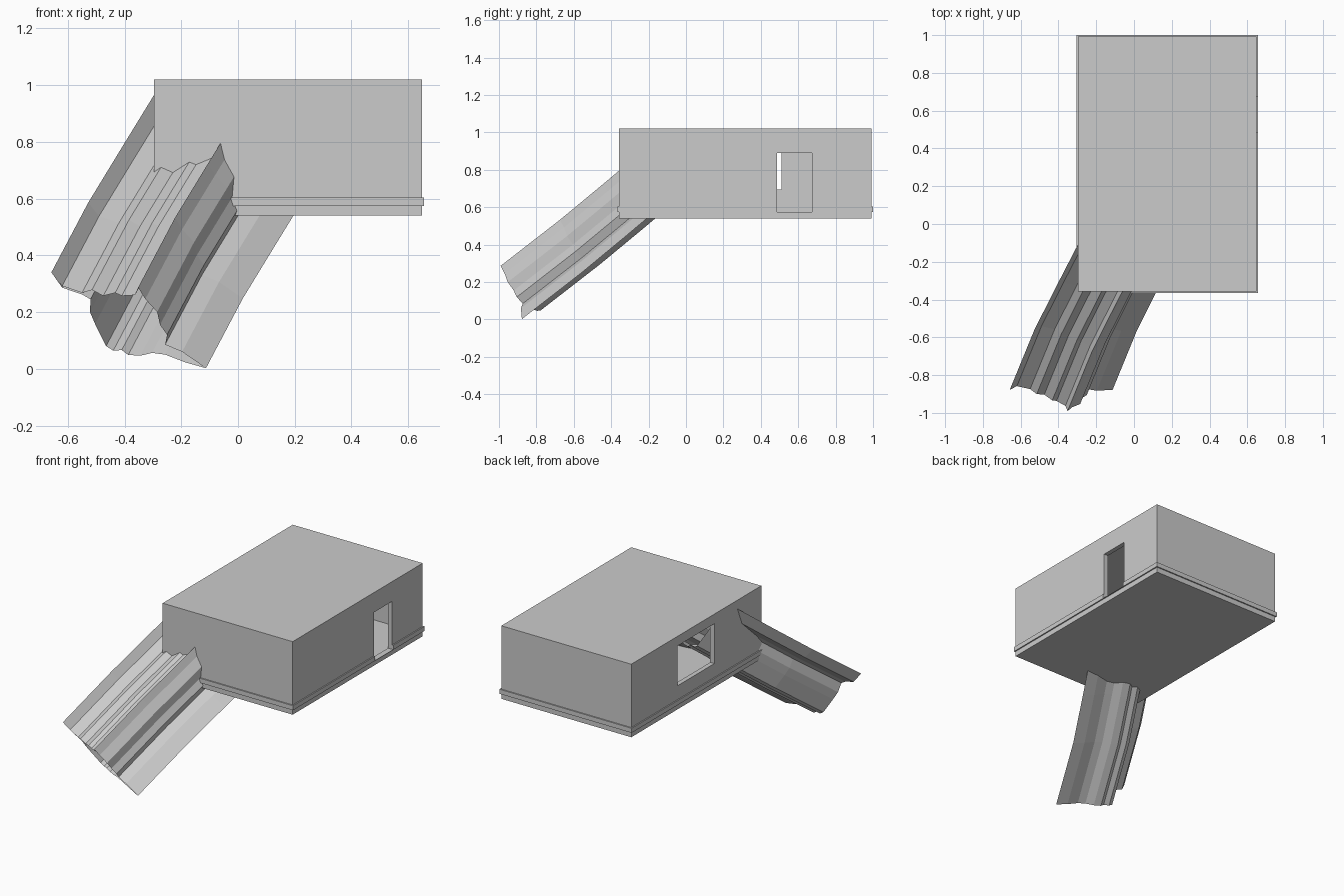
import bpy, bmesh
from mathutils import Vector

if "Cube" in bpy.data.objects:
    bpy.data.objects.remove(bpy.data.objects["Cube"])


def box(name, lo, hi):
    """Axis-aligned block between two corners."""
    lo, hi = Vector(lo), Vector(hi)
    bm = bmesh.new()
    bmesh.ops.create_cube(bm, size=1)
    bmesh.ops.scale(bm, vec=hi - lo, verts=bm.verts)
    bmesh.ops.translate(bm, vec=(lo + hi) / 2, verts=bm.verts)
    me = bpy.data.meshes.new(name)
    bm.to_mesh(me)
    bm.free()
    ob = bpy.data.objects.new(name, me)
    bpy.context.collection.objects.link(ob)
    return ob


def cut(ob, *cutters):
    """Subtract cutters from ob, apply the result and remove the cutters."""
    bpy.context.view_layer.objects.active = ob
    for c in cutters:
        c.hide_render = True
        m = ob.modifiers.new("cut", 'BOOLEAN')
        m.operation, m.solver, m.object = 'DIFFERENCE', 'EXACT', c
        bpy.ops.object.modifier_apply(modifier=m.name)
        bpy.data.objects.remove(c)


X0, X1, Y0, Y1 = -0.297, 0.648, -0.358, 0.992
WALL, LIP = 0.03, 0.008


def door_cutter():
    return box("door_cutter", (X1 - 0.1, 0.487, 0.575), (X1 + 0.1, 0.675, 0.89))


# hollow room with a doorway on the right and a window on the left
room = box("room", (X0, Y0, 0.54), (X1, Y1, 1.02))
cut(room,
    box("cavity", (X0 + WALL, Y0 + WALL, 0.57), (X1 - WALL, Y1 - WALL, 0.99)),
    door_cutter(),
    box("window_cutter", (X0 - 0.1, 0.13, 0.695), (X0 + 0.1, 0.51, 0.957)))

# thin band around the base, interrupted by the doorway
band = box("base_band", (X0 - LIP, Y0 - LIP, 0.574), (X1 + LIP, Y1 + LIP, 0.604))
cut(band,
    box("band_core", (X0 + 0.01, Y0 + 0.01, 0.5), (X1 - 0.01, Y1 - 0.01, 0.7)),
    door_cutter())

# ridged open tunnel: outline (x, z) of the tilted end, top edge then underside
outline = [
    (-.658, .34), (-.62, .292), (-.55, .268), (-.515, .278), (-.475, .257),
    (-.433, .268), (-.41, .257), (-.363, .26), (-.352, .287), (-.327, .246),
    (-.285, .2), (-.275, .155), (-.25, .12), (-.257, .085), (-.197, .06),
    (-.113, .002),
    (-.187, .023), (-.257, .05), (-.303, .056), (-.345, .046), (-.387, .049),
    (-.41, .066), (-.44, .064), (-.465, .08), (-.504, .158), (-.522, .2),
    (-.52, .245), (-.55, .262), (-.62, .286)]
# sweep offsets with a slight bend
offsets = [(0, 0, 0), (.13, .317, .246), (.247, .549, .438), (.369, .785, .637)]

bm = bmesh.new()
rings = []
for off in offsets:
    ring = []
    for x, z in outline:
        # the end lies in one plane through both outer tips
        y = -.88 - .97 * (.526 * (x + .655) + .851 * (z - .34))
        ring.append(bm.verts.new(Vector((x, y, z)) + Vector(off)))
    rings.append(ring)
n = len(outline)
for a, b in zip(rings, rings[1:]):
    for i in range(n):
        j = (i + 1) % n
        bm.faces.new((a[i], a[j], b[j], b[i]))
bmesh.ops.recalc_face_normals(bm, faces=bm.faces)
me = bpy.data.meshes.new("ridged_tunnel")
bm.to_mesh(me)
bm.free()
bpy.context.collection.objects.link(bpy.data.objects.new("ridged_tunnel", me))
